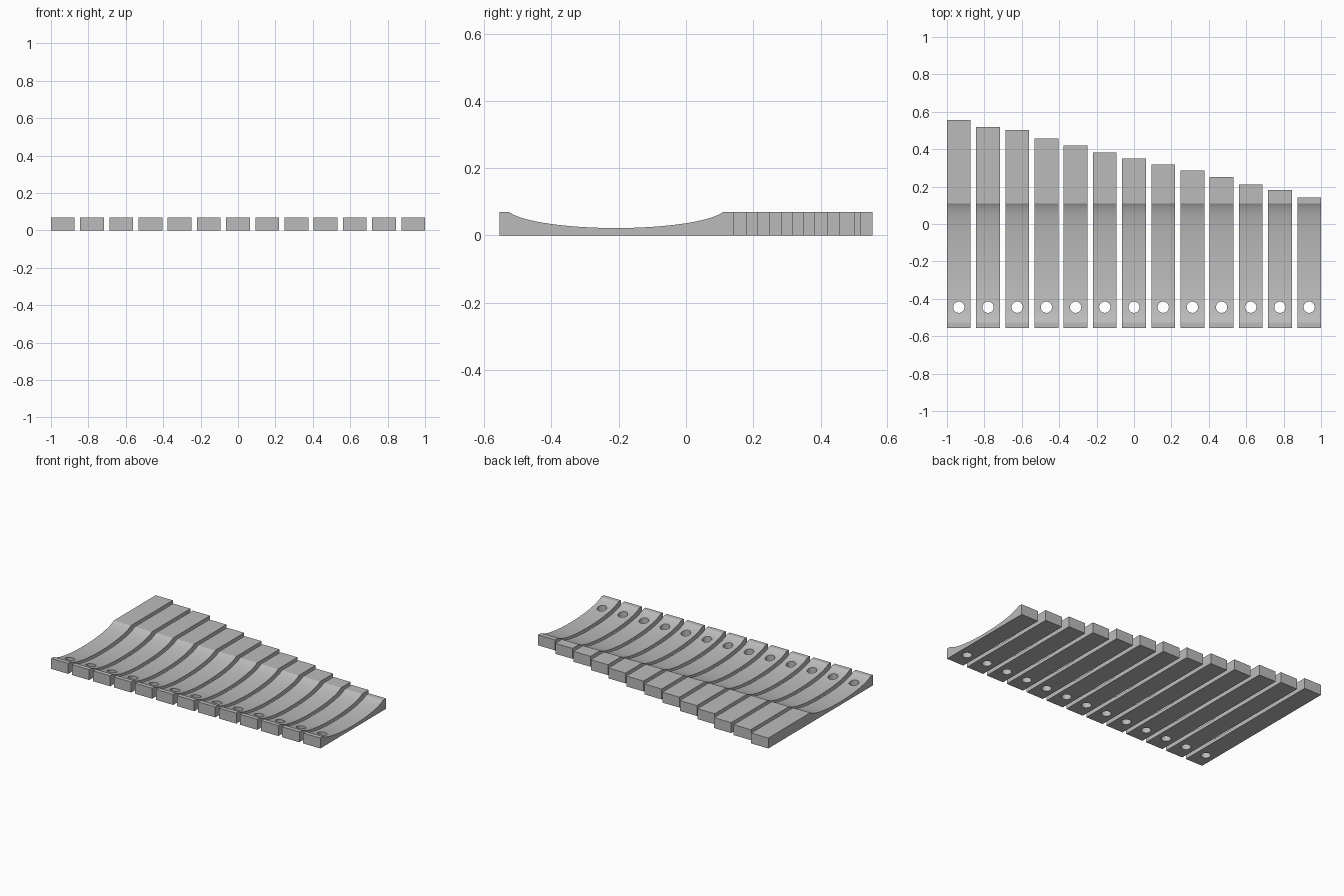
import bpy, bmesh, math

cube = bpy.data.objects.get("Cube")
if cube:
    bpy.data.objects.remove(cube, do_unlink=True)

BAR_W, HEIGHT, FRONT = 0.127, 0.07, -0.555
BACK_ENDS = [0.555, 0.518, 0.503, 0.456, 0.421, 0.383, 0.349,
             0.318, 0.286, 0.25, 0.212, 0.181, 0.142]
PITCH = (2 - BAR_W) / (len(BACK_ENDS) - 1)
HOLE_Y, HOLE_R = -0.445, 0.03

grey = bpy.data.materials.new("plain grey")
grey.use_nodes = True
colour = (0.5, 0.5, 0.5, 1)
grey.diffuse_color = colour
grey.node_tree.nodes["Principled BSDF"].inputs["Base Color"].default_value = colour


def trough(steps=32):
    """Shallow elliptical scoop, front to back, as (y, z) points."""
    mid, a, b, top = -0.208, 0.328, 0.063, 0.085
    lim = math.acos((top - HEIGHT) / b)
    angles = [lim * (2 * i / steps - 1) for i in range(steps + 1)]
    return [(mid + a * math.sin(t), top - b * math.cos(t)) for t in angles]


def add_object(name, bm):
    bmesh.ops.recalc_face_normals(bm, faces=bm.faces)
    mesh = bpy.data.meshes.new(name)
    bm.to_mesh(mesh)
    bm.free()
    mesh.materials.append(grey)
    obj = bpy.data.objects.new(name, mesh)
    bpy.context.collection.objects.link(obj)
    return obj


def add_bar(name, x, back):
    # Side profile swept across the width of the bar
    profile = [(FRONT, 0), (FRONT, HEIGHT)] + trough() + [(back, HEIGHT), (back, 0)]
    bm = bmesh.new()
    side = bm.faces.new([bm.verts.new((x - BAR_W / 2, y, z)) for y, z in profile])
    ext = bmesh.ops.extrude_face_region(bm, geom=[side], use_keep_orig=True)
    moved = [g for g in ext["geom"] if isinstance(g, bmesh.types.BMVert)]
    bmesh.ops.translate(bm, verts=moved, vec=(BAR_W, 0, 0))
    return add_object(name, bm)


def drill(obj, x):
    # Round hole straight through the bar
    bm = bmesh.new()
    bmesh.ops.create_cone(bm, cap_ends=True, segments=32, radius1=HOLE_R,
                          radius2=HOLE_R, depth=0.4)
    bmesh.ops.translate(bm, verts=bm.verts, vec=(x, HOLE_Y, 0))
    cutter = add_object("hole_cutter", bm)
    cutter.hide_render = True
    mod = obj.modifiers.new("hole", "BOOLEAN")
    mod.operation, mod.solver, mod.object = "DIFFERENCE", "EXACT", cutter
    bpy.ops.object.select_all(action="DESELECT")
    obj.select_set(True)
    bpy.context.view_layer.objects.active = obj
    bpy.ops.object.modifier_apply(modifier=mod.name)
    bpy.data.objects.remove(cutter, do_unlink=True)
    bpy.ops.object.shade_smooth_by_angle(angle=math.radians(25))


# Row of bars, longest on the right, shortest on the left
for i, back in enumerate(BACK_ENDS):
    x = -1 + BAR_W / 2 + i * PITCH
    drill(add_bar(f"bar_{i + 1}", x, back), x)
